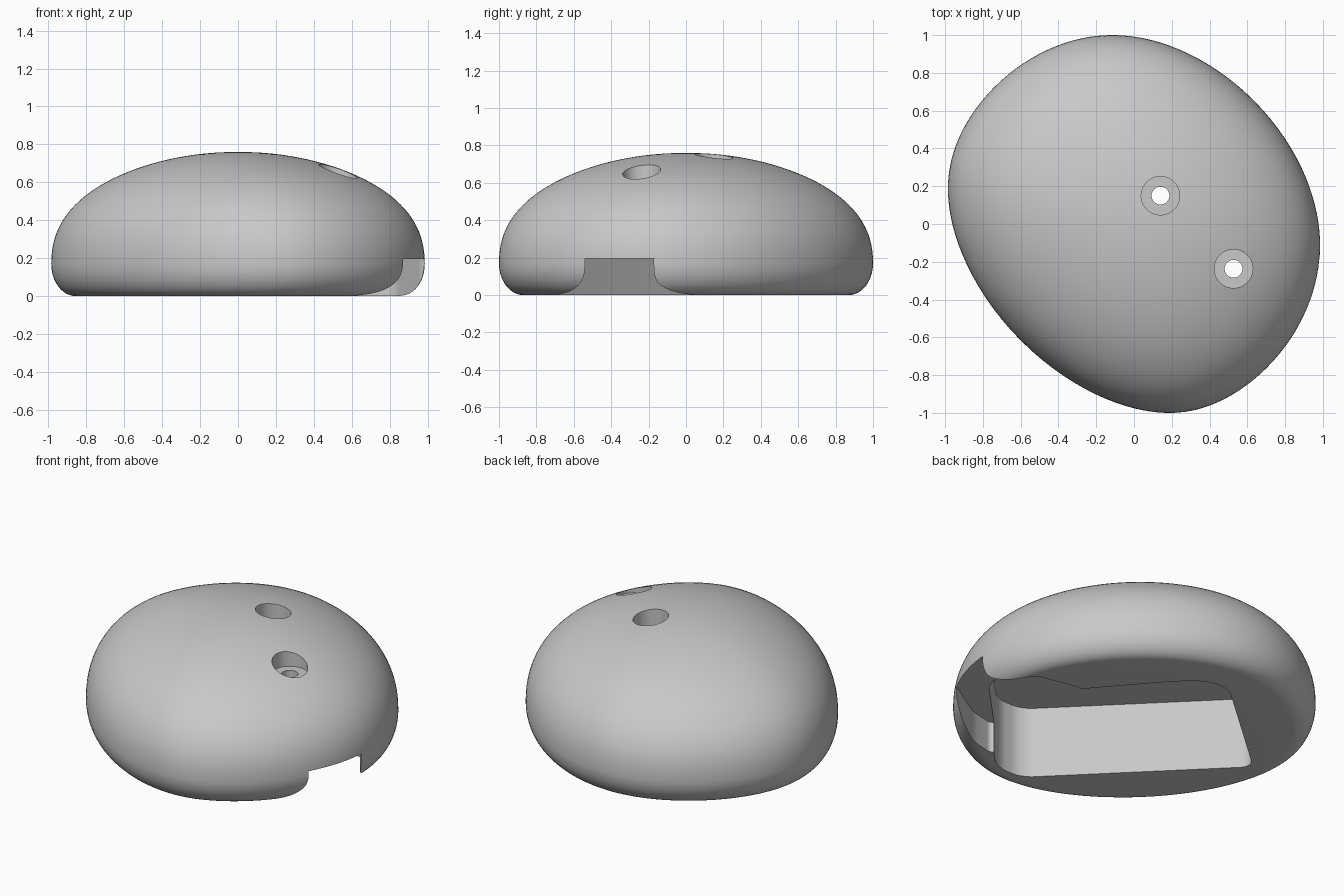
import bpy, bmesh
from math import sin, cos, pi, sqrt

cube = bpy.data.objects.get("Cube")
if cube:
    bpy.data.objects.remove(cube, do_unlink=True)

SIDES = 128
HEIGHT, WAIST = 0.76, 0.17

grey = bpy.data.materials.new("clay_grey")
grey.use_nodes = True
grey.diffuse_color = (0.58, 0.58, 0.58, 1)
grey.node_tree.nodes["Principled BSDF"].inputs["Base Color"].default_value = (0.58, 0.58, 0.58, 1)


def make_object(name, bm):
    bmesh.ops.recalc_face_normals(bm, faces=bm.faces[:])
    mesh = bpy.data.meshes.new(name)
    bm.to_mesh(mesh)
    bm.free()
    mesh.materials.append(grey)
    obj = bpy.data.objects.new(name, mesh)
    bpy.context.collection.objects.link(obj)
    return obj


def outline(a):
    """Point on the egg-shaped plan, from its support function."""
    b, c, d, e = 0.009, 0.009, 0.075, 0.016
    h = (0.9765 - 0.0075 * cos(2 * a) - d * sin(2 * a) + e * cos(4 * a)
         + b * (sin(a) + sin(3 * a)) + c * (cos(a) - cos(3 * a)))
    dh = (0.015 * sin(2 * a) - 2 * d * cos(2 * a) - 4 * e * sin(4 * a)
          + b * (cos(a) + 3 * cos(3 * a)) + c * (3 * sin(3 * a) - sin(a)))
    return h * cos(a) - dh * sin(a), h * sin(a) + dh * cos(a)


def prism(name, points, z0, z1, rounding=0):
    """Upright cutter with rounded vertical edges."""
    bm = bmesh.new()
    face = bm.faces.new([bm.verts.new((x, y, z0)) for x, y in points])
    out = bmesh.ops.extrude_face_region(bm, geom=[face])
    for v in out["geom"]:
        if isinstance(v, bmesh.types.BMVert):
            v.co.z = z1
    if rounding:
        upright = [e for e in bm.edges if abs(e.verts[0].co.z - e.verts[1].co.z) > 0.01]
        bmesh.ops.bevel(bm, geom=upright, offset=rounding, segments=8,
                        profile=0.5, affect='EDGES', clamp_overlap=True)
    return make_object(name, bm)


def circle(x, y, r, n=48):
    return [(x + r * cos(2 * pi * i / n), y + r * sin(2 * pi * i / n)) for i in range(n)]


# Domed body: small round at the foot, full shoulder, gently sloping top
profile = []
for i in range(13):
    t = pi / 2 * i / 12
    profile.append((0.87 + 0.13 * sin(t), WAIST * (1 - cos(t))))
power = 2 / 2.2
for i in range(1, 32):
    t = pi / 2 * i / 32
    s = cos(t) ** power
    profile.append((s, WAIST + (HEIGHT - WAIST) * sin(t) ** power - 0.09 * s * s * (1 - s)))

bm = bmesh.new()
plan = [outline(2 * pi * i / SIDES) for i in range(SIDES)]
rings = [[bm.verts.new((x * s, y * s, z)) for x, y in plan] for s, z in profile]
for low, high in zip(rings, rings[1:]):
    for i in range(SIDES):
        j = (i + 1) % SIDES
        bm.faces.new((low[i], low[j], high[j], high[i]))
bm.faces.new(rings[0])
top = bm.verts.new((0, 0, HEIGHT))
for i in range(SIDES):
    bm.faces.new((rings[-1][i], rings[-1][(i + 1) % SIDES], top))
body = make_object("domed_body", bm)

# Deep pocket underneath, laid out along the diagonal
diagonal = [(-0.82, -0.35), (-0.69, -0.485), (0.64, -0.48), (0.58, 0.42), (0.46, 0.52),
            (0.27, 0.53), (-0.25, 0.49), (-0.6, 0.46), (-0.81, 0.26)]
pocket = [((n - u) / sqrt(2), (n + u) / sqrt(2)) for u, n in diagonal]
cutters = [prism("pocket_cutter", pocket, -0.2, 0.45, 0.07)]

# Low flared notch opening on the left side
notch = [(1.3, -0.53), (0.88, -0.53), (0.62, -0.69), (0.45, -0.73), (0.4, -0.5),
         (0.4, 0.1), (0.54, 0.17), (0.83, 0.11), (0.97, -0.18), (1.3, -0.18)]
cutters.append(prism("notch_cutter", notch, -0.25, 0.195, 0.04))

# Two stepped screw holes
for x, y in ((0.14, 0.15), (0.527, -0.237)):
    cutters.append(prism("screw_head_cutter", circle(x, y, 0.102), 0.6, 1))
    cutters.append(prism("screw_shaft_cutter", circle(x, y, 0.047), 0.3, 1.1))

bpy.ops.object.select_all(action='DESELECT')
bpy.context.view_layer.objects.active = body
body.select_set(True)
for cutter in cutters:
    cutter.hide_render = True
    mod = body.modifiers.new(cutter.name, 'BOOLEAN')
    mod.operation = 'DIFFERENCE'
    mod.solver = 'EXACT'
    mod.object = cutter
    bpy.ops.object.modifier_apply(modifier=mod.name)
for cutter in cutters:
    bpy.data.objects.remove(cutter, do_unlink=True)

bpy.ops.object.shade_smooth_by_angle(angle=0.52)
